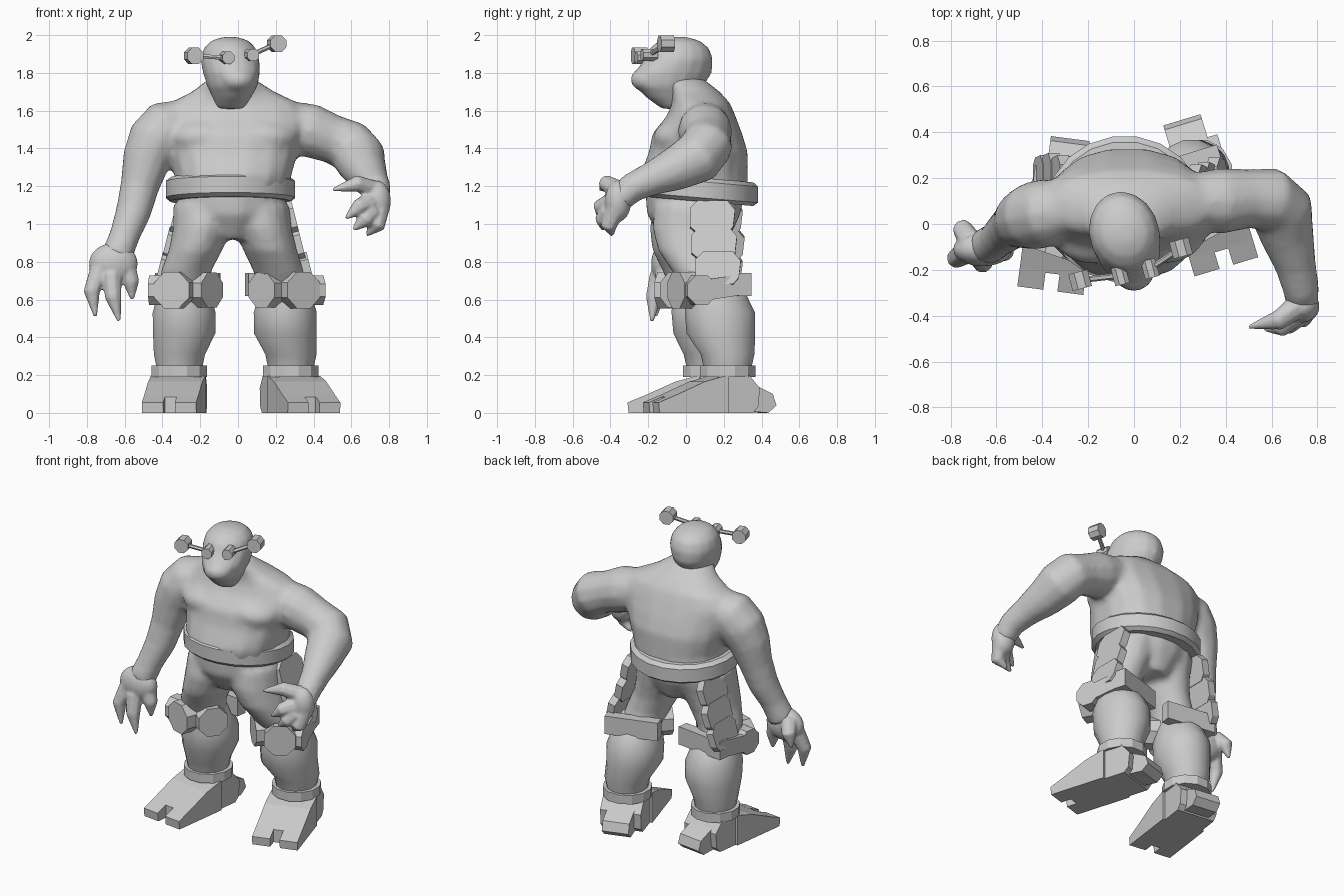
import bpy, bmesh, math
from mathutils import Vector as V, Matrix

cube = bpy.data.objects.get("Cube")
if cube:
    bpy.data.objects.remove(cube, do_unlink=True)

grey = bpy.data.materials.new("plain grey")
grey.use_nodes = True
grey.diffuse_color = (0.6, 0.6, 0.6, 1)
grey.node_tree.nodes["Principled BSDF"].inputs["Base Color"].default_value = (0.6, 0.6, 0.6, 1)
UP = V((0, 0, 1))


def skin(bm, rings):
    """Bridge rings of points into a closed, capped tube."""
    loops = [[bm.verts.new(p) for p in ring] for ring in rings]
    n = len(loops[0])
    for a, b in zip(loops, loops[1:]):
        for i in range(n):
            bm.faces.new((a[i], a[(i + 1) % n], b[(i + 1) % n], b[i]))
    bm.faces.new(loops[0])
    bm.faces.new(loops[-1])


def loft(bm, rings, turn=0, sides=16, tilt=0, power=1):
    """Level ovals given as x, y, z, half width, half depth; power below 1 squares them."""
    c, s = math.cos(turn), math.sin(turn)
    out = []
    for x, y, z, rx, ry in rings:
        ring = []
        for i in range(sides):
            t = math.tau * (i + 0.5) / sides
            a = rx * math.copysign(abs(math.cos(t)) ** power, math.cos(t))
            b = ry * math.copysign(abs(math.sin(t)) ** power, math.sin(t))
            ring.append((x + a * c - b * s, y + a * s + b * c, z - tilt * b))
        out.append(ring)
    skin(bm, out)


def tube(bm, pts, sides=12):
    """Round limb through points given as x, y, z, radius."""
    ps = [V(p[:3]) for p in pts]
    q, last, out = None, None, []
    for i, p in enumerate(ps):
        t = (ps[min(i + 1, len(ps) - 1)] - ps[max(i - 1, 0)]).normalized()
        q = t.to_track_quat('Z', 'Y') if q is None else last.rotation_difference(t) @ q
        last = t
        r = pts[i][3]
        angles = [math.tau * k / sides for k in range(sides)]
        out.append([p + q @ V((r * math.cos(a), r * math.sin(a), 0)) for a in angles])
    skin(bm, out)


def ball(bm, centre, radii):
    m = Matrix.Translation(centre) @ Matrix.Diagonal((*radii, 1))
    bmesh.ops.create_icosphere(bm, subdivisions=3, radius=1, matrix=m)


def prism(bm, pts, origin, ex, ey, depth):
    """Flat outline in the ex, ey plane, thickened evenly both ways."""
    n = ex.cross(ey).normalized() * depth / 2
    base = [V(origin) + ex * a + ey * b for a, b in pts]
    skin(bm, [[p - n for p in base], [p + n for p in base]])


def octagon(r):
    return [(r * math.cos(math.tau * (i + .5) / 8), r * math.sin(math.tau * (i + .5) / 8)) for i in range(8)]


def finish(name, bm, angle=35, blend=0):
    bmesh.ops.recalc_face_normals(bm, faces=bm.faces)
    me = bpy.data.meshes.new(name)
    bm.to_mesh(me)
    bm.free()
    me.materials.append(grey)
    for p in me.polygons:
        p.use_smooth = angle > 0
    if angle:
        me.set_sharp_from_angle(angle=math.radians(angle))
    ob = bpy.data.objects.new(name, me)
    bpy.context.collection.objects.link(ob)
    if blend:
        # Fuse overlapping muscle shapes into one surface
        mod = ob.modifiers.new("fuse", 'REMESH')
        mod.mode, mod.voxel_size, mod.use_smooth_shade = 'VOXEL', blend, True
        mod = ob.modifiers.new("relax", 'SMOOTH')
        mod.factor, mod.iterations = 0.5, 5


# Torso, chest and both arms
bm = bmesh.new()
loft(bm, [(-.04, .05, 1.16, .31, .28), (-.025, .04, 1.25, .31, .29), (-.025, .065, 1.38, .345, .265),
          (-.02, .06, 1.48, .375, .24), (-.02, .08, 1.57, .39, .185), (-.02, .08, 1.64, .345, .155),
          (-.025, .05, 1.7, .22, .13), (-.035, -.02, 1.77, .12, .11)], power=.85)
for x in (-.18, .13):
    ball(bm, (x, -.02, 1.46), (.19, .155, .1))
tube(bm, [(-.25, .07, 1.56, .11), (-.38, .05, 1.51, .15), (-.44, .035, 1.44, .15), (-.485, .02, 1.34, .13),
          (-.52, .0, 1.2, .105), (-.555, -.03, 1.06, .095), (-.6, -.07, .94, .082), (-.645, -.1, .82, .085)])
tube(bm, [(.22, .1, 1.54, .12), (.38, .1, 1.495, .145), (.5, .11, 1.45, .13), (.59, .11, 1.415, .14),
          (.645, .06, 1.35, .142), (.67, -.06, 1.29, .118), (.705, -.18, 1.24, .092),
          (.73, -.29, 1.19, .08), (.735, -.36, 1.12, .07)])
finish("torso_and_arms", bm, 60, .02)

# Hands with tapering, clawed fingers
hands = {
    "right_hand": ((-.66, -.11, .79), (.13, .075, .11), [
        [(-.73, -.12, .76), (-.775, -.15, .64), (-.755, -.16, .51)],
        [(-.67, -.14, .73), (-.66, -.17, .61), (-.63, -.18, .485)],
        [(-.59, -.11, .76), (-.565, -.12, .69), (-.56, -.12, .6)],
        [(-.71, -.08, .83), (-.75, -.02, .77), (-.77, -.02, .69)]]),
    "left_hand": ((.735, -.36, 1.12), (.075, .07, .11), [
        [(.75, -.37, 1.08), (.735, -.41, .99), (.68, -.39, .94)],
        [(.71, -.4, 1.07), (.67, -.44, 1.02), (.61, -.44, .97)],
        [(.69, -.4, 1.11), (.64, -.45, 1.09), (.57, -.46, 1.03)],
        [(.71, -.36, 1.18), (.63, -.42, 1.215), (.5, -.45, 1.18)]])}
for name, (centre, radii, fingers) in hands.items():
    bm = bmesh.new()
    ball(bm, centre, radii)
    for f in fingers:
        tube(bm, [(*p, r) for p, r in zip(f, (.055, .045, .01))], 8)
    finish(name, bm, 60, .009)

# Head, turned a little to its left, with a blunt muzzle
turn = math.radians(15)
fwd = V((math.sin(turn), -math.cos(turn), 0))
side = V((math.cos(turn), math.sin(turn), 0))
base = V((-.045, -.03, 0))
bm = bmesh.new()
rings = []
for f, z, w, d in [(.02, 1.61, .07, .08), (.05, 1.67, .1, .135), (.06, 1.73, .13, .185), (.04, 1.8, .147, .21),
                   (.01, 1.87, .155, .185), (.005, 1.93, .138, .16), (.005, 1.97, .1, .11), (.01, 1.99, .04, .045)]:
    p = base + fwd * f
    rings.append((p.x, p.y, z, w, d))
loft(bm, rings, turn)
ball(bm, base + fwd * .17 + UP * 1.765, (.095, .1, .07))
finish("head", bm, 60, .015)

# Eyepieces, each joined by a rod to an outer lamp
bm = bmesh.new()
for eye, lamp in [((-.06, -.225, 1.88), (-.235, -.245, 1.89)), ((.07, -.195, 1.895), (.205, -.105, 1.955))]:
    prism(bm, octagon(.035), eye, side, UP, .08)
    prism(bm, octagon(.047), lamp, side, UP, .075)
    tube(bm, [(*eye, .013), (*lamp, .013)], 6)
finish("goggles", bm, 0)

# Thick belt, lower at the back
bm = bmesh.new()
loft(bm, [(-.04, .065, z, .345 - k, .32 - k) for z, k in ((1.12, .025), (1.14, 0), (1.225, 0), (1.245, .025))],
     sides=20, tilt=.085)
finish("belt", bm, 35)

# Pelvis and thighs
bm = bmesh.new()
loft(bm, [(-.035, .05, 1.18, .3, .27), (-.035, .04, 1.05, .27, .25), (-.03, .05, .92, .12, .18)])
loft(bm, [(-.18, .05, 1.1, .165, .22), (-.19, .02, .98, .155, .215), (-.225, .01, .86, .143, .19),
          (-.275, .03, .75, .135, .155), (-.29, .08, .6, .125, .13)])
loft(bm, [(.11, .05, 1.1, .165, .22), (.13, .035, .98, .155, .215), (.17, .04, .86, .143, .19),
          (.215, .08, .75, .135, .155), (.25, .16, .6, .125, .13)])
finish("trousers", bm, 60, .02)

# Lower legs, knee guards, thigh plates and boots
plates = {"right": [(-.32, .18, 1.03), (-.36, .19, .89), (-.395, .18, .76)],
          "left": [(.28, .14, 1.03), (.315, .15, .89), (.36, .17, .76)]}
for label, s, ank, head, knee in [("right", -1, V((-.31, .13, 0)), V((-.13, -.99, 0)), V((-.285, .06, .65))),
                                  ("left", 1, V((.28, .22, 0)), V((.29, -.957, 0)), V((.25, .13, .65)))]:
    lat = UP.cross(head).normalized()
    out = lat if lat.x * s > 0 else -lat

    bm = bmesh.new()
    kx, ky = knee.x, knee.y
    loft(bm, [(kx, ky, .72, .11, .11), (kx, ky + .03, .62, .145, .165), (kx, ky + .05, .53, .17, .19),
              (kx, ky + .055, .42, .168, .185), (ank.x, ank.y, .31, .138, .145), (ank.x, ank.y, .2, .115, .12)])
    finish(label + "_lower_leg", bm, 60)

    bm = bmesh.new()
    loft(bm, [(ank.x, ank.y, z, .152, .152) for z in (.19, .25)], sides=12)
    finish(label + "_ankle_ring", bm, 0)

    # Two angled octagonal pads in front and a bar behind
    bm = bmesh.new()
    face = (head + out * .2).normalized()
    prism(bm, octagon(.105), knee + head * .15 + out * .03, UP.cross(face), UP, .11)
    face = (head * .5 - out * .85).normalized()
    prism(bm, octagon(.1), knee + head * .08 - out * .12, UP.cross(face), UP, .1)
    prism(bm, octagon(.085), knee + out * .12 + head * .1, head, UP, .1)
    bar = [(-.17, -.06), (.17, -.06), (.17, .06), (-.17, .06)]
    prism(bm, bar, knee - head * .14 + UP * .03, lat, UP, .07)
    strap = [(-.16, -.02), (.11, -.06), (.11, .05), (-.16, .09)]
    prism(bm, strap, knee + out * .15, head, UP, .04)
    finish(label + "_knee_guard", bm, 0)

    # Overlapping plates stepping down the outer thigh
    bm = bmesh.new()
    outline = [(-.12, -.05), (-.08, -.085), (.08, -.085), (.11, -.05), (.12, .04), (.08, .09), (-.08, .09), (-.12, .05)]
    slope = V((-.25 * s, 0, 1)).normalized()
    for p in plates[label]:
        prism(bm, outline, p, V((0, 1, 0)), slope, .05)
    finish(label + "_thigh_plates", bm, 0)

    # Two-toed boot with a sloping top, block ankle and heel spur
    bm = bmesh.new()
    prism(bm, [(.04, 0), (.35, 0), (.35, .085), (.17, .165), (.06, .195), (.04, .195)], ank, head, UP, .29)
    for k in (-1, 1):
        prism(bm, [(.34, 0), (.42, 0), (.425, .055), (.34, .09)], ank + lat * .088 * k, head, UP, .114)
    prism(bm, [(.09, .02), (.12, .1), (.07, .2), (-.08, .2), (-.14, .13), (-.13, .03), (-.1, 0), (.05, 0)],
          ank, head, UP, .26)
    prism(bm, [(-.08, .01), (-.2, 0), (-.245, .04), (-.225, .1), (-.12, .15), (-.08, .15)], ank, head, UP, .17)
    finish(label + "_boot", bm, 0)
